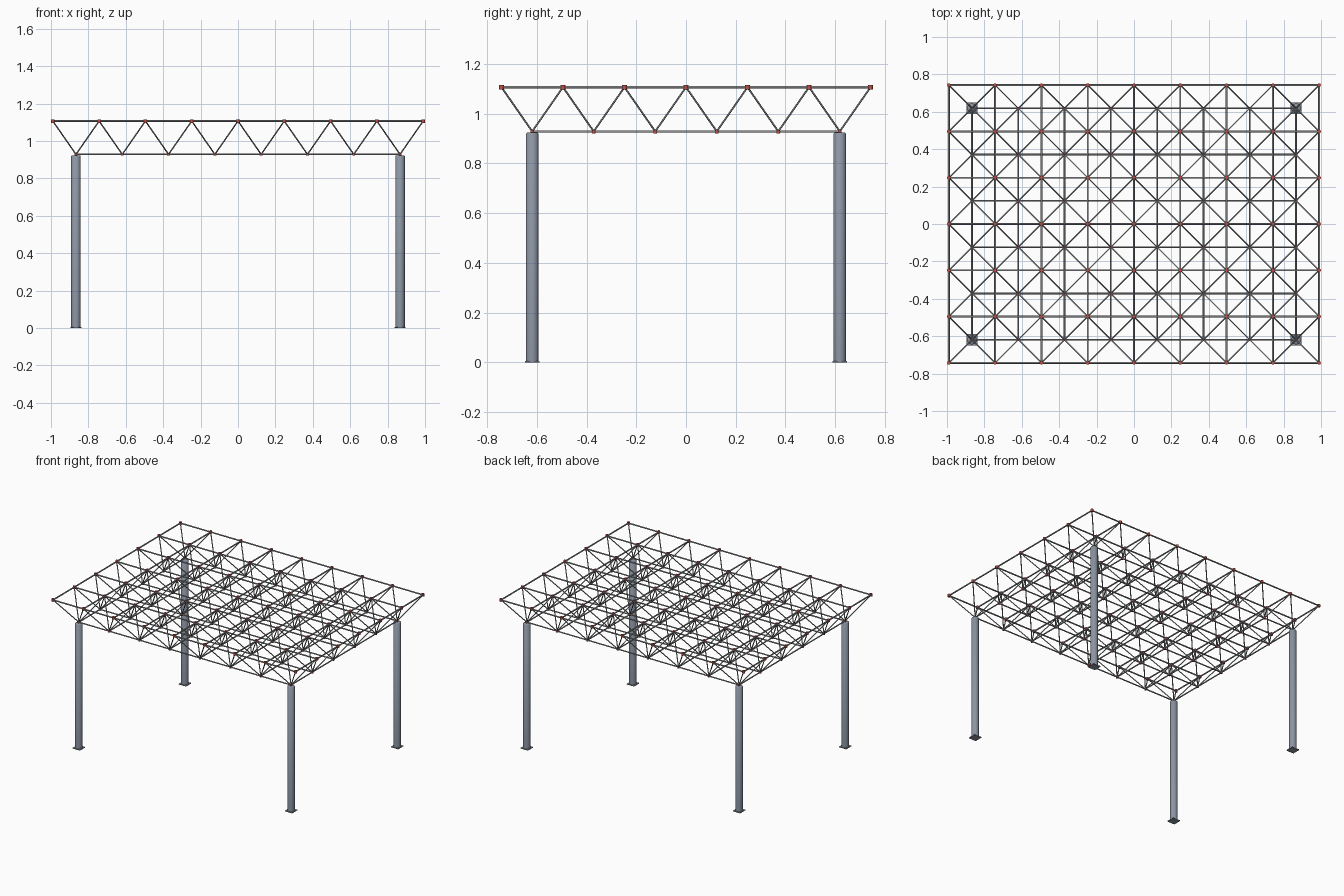
import bpy, bmesh
from mathutils import Vector, Matrix

if "Cube" in bpy.data.objects:
    bpy.data.objects.remove(bpy.data.objects["Cube"])

STEP = 0.2475            # grid module
NX, NY = 8, 6            # number of bays
Z_TOP, Z_BOT = 1.107, 0.929


def material(name, rgb):
    m = bpy.data.materials.new(name)
    m.diffuse_color = (*rgb, 1)
    m.use_nodes = True
    m.node_tree.nodes["Principled BSDF"].inputs["Base Color"].default_value = m.diffuse_color
    return m


STEEL = material("grey steel", (0.33, 0.34, 0.35))
RED = material("red joint", (0.54, 0.08, 0.06))
GREY = material("blue grey column", (0.26, 0.30, 0.365))


def finish(name, bm, mat, smooth=True):
    mesh = bpy.data.meshes.new(name)
    bm.to_mesh(mesh)
    bm.free()
    mesh.materials.append(mat)
    obj = bpy.data.objects.new(name, mesh)
    bpy.context.collection.objects.link(obj)
    if smooth:
        bpy.ops.object.select_all(action='DESELECT')
        obj.select_set(True)
        bpy.context.view_layer.objects.active = obj
        bpy.ops.object.shade_smooth_by_angle(angle=0.9)
    return obj


def tube(bm, a, b, r, sides=8):
    a, b = Vector(a), Vector(b)
    d = b - a
    rot = d.to_track_quat('Z', 'Y').to_matrix().to_4x4()
    bmesh.ops.create_cone(bm, cap_ends=True, segments=sides, radius1=r, radius2=r,
                          depth=d.length, matrix=Matrix.Translation((a + b) / 2) @ rot)


def grid(nx, ny, z):
    return [[Vector(((i - (nx - 1) / 2) * STEP, (j - (ny - 1) / 2) * STEP, z))
             for j in range(ny)] for i in range(nx)]


def chords(name, g, r):
    bm = bmesh.new()
    for i, row in enumerate(g):
        for j, p in enumerate(row):
            if i + 1 < len(g):
                tube(bm, p, g[i + 1][j], r)
            if j + 1 < len(row):
                tube(bm, p, row[j + 1], r)
    finish(name, bm, STEEL)


def joints(name, g, r):
    bm = bmesh.new()
    for row in g:
        for p in row:
            tube(bm, p - Vector((0, 0, r * 0.95)), p + Vector((0, 0, r * 0.95)), r)
    finish(name, bm, RED)


# Two offset square grids of chords with their joints
top = grid(NX + 1, NY + 1, Z_TOP)
bottom = grid(NX, NY, Z_BOT)
chords("top_chords", top, 0.005)
chords("bottom_chords", bottom, 0.0045)
joints("top_joints", top, 0.0098)
joints("bottom_joints", bottom, 0.0078)

# Web diagonals: each lower joint rises to the four upper joints around it
bm = bmesh.new()
for i in range(NX):
    for j in range(NY):
        for di in (0, 1):
            for dj in (0, 1):
                tube(bm, bottom[i][j], top[i + di][j + dj], 0.0037)
finish("web_diagonals", bm, STEEL)

# Columns with base plates under the corner joints
for i, side in ((0, "left"), (-1, "right")):
    for j, end in ((0, "front"), (-1, "back")):
        x, y, _ = bottom[i][j]
        bm = bmesh.new()
        tube(bm, (x, y, 0.004), (x, y, 0.924), 0.0255, 16)
        rim = [e for e in bm.edges if all(v.co.z > 0.9 for v in e.verts)]
        bmesh.ops.bevel(bm, geom=rim, offset=0.004, segments=1, affect='EDGES')
        finish(f"column_{end}_{side}", bm, GREY)
        bm = bmesh.new()
        bmesh.ops.create_cube(bm, size=1, matrix=Matrix.Translation((x, y, 0.0025))
                              @ Matrix.Diagonal((0.06, 0.06, 0.005, 1)))
        finish(f"base_plate_{end}_{side}", bm, GREY, smooth=False)
